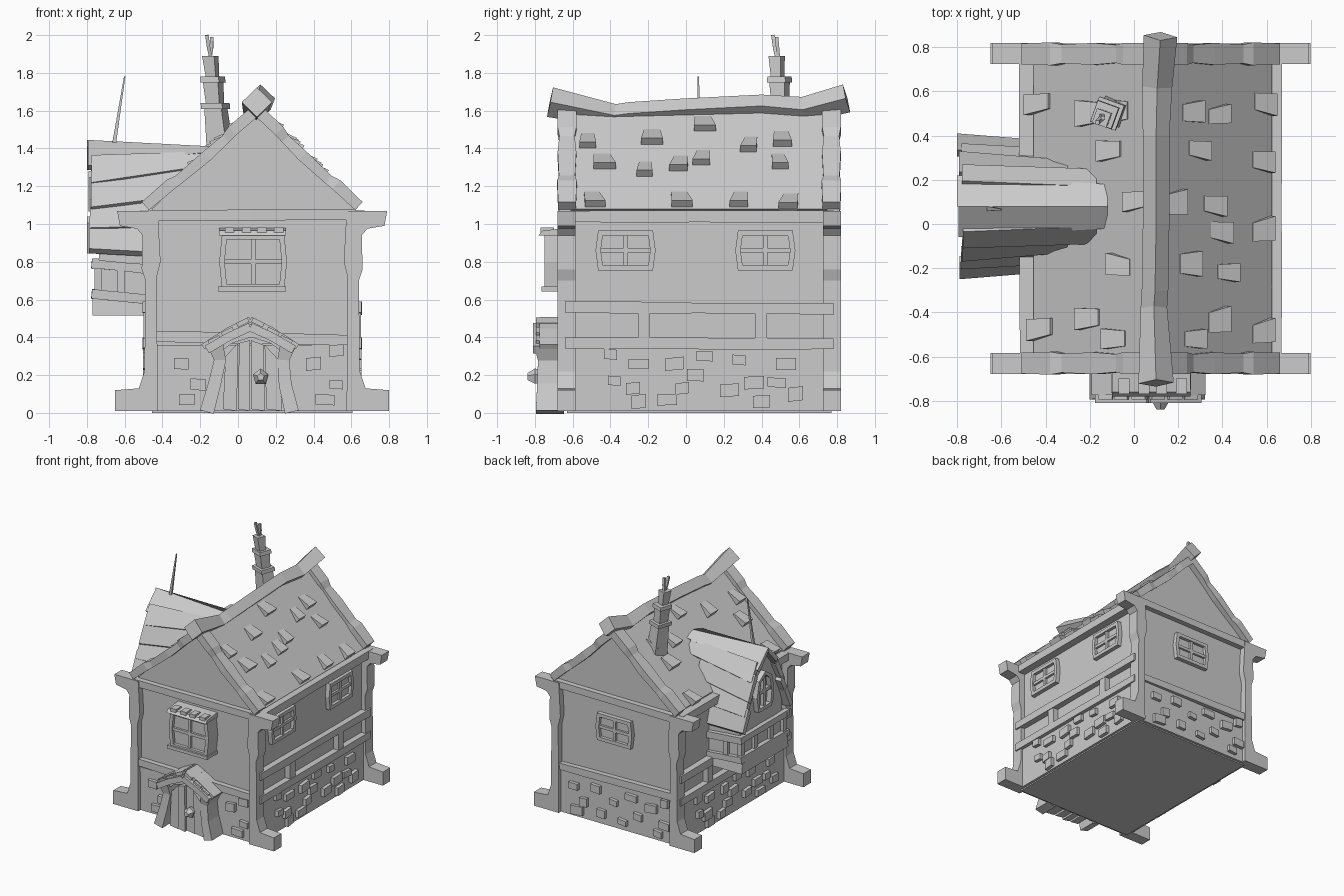
import bpy, bmesh, random
from math import radians
from mathutils import Vector, Matrix

if "Cube" in bpy.data.objects:
    bpy.data.objects.remove(bpy.data.objects["Cube"])

random.seed(4)
CX, CY = 0.075, 0.07          # house centre
AX, AZ = 0.10, 1.61           # roof apex
EAVE, EZ = 0.55, 1.08         # eave half width, height


# ---- helpers: a solid is a list of rings, an object is a list of solids ----
def build(name, solids, M=Matrix()):
    bm = bmesh.new()
    for rings in solids:
        vs = [[bm.verts.new(M @ Vector(p)) for p in r] for r in rings]
        n = len(vs[0])
        bm.faces.new(vs[0])
        bm.faces.new(vs[-1][::-1])
        for a, b in zip(vs, vs[1:]):
            for i in range(n):
                bm.faces.new((a[i], b[i], b[(i + 1) % n], a[(i + 1) % n]))
    bmesh.ops.recalc_face_normals(bm, faces=bm.faces)
    me = bpy.data.meshes.new(name)
    bm.to_mesh(me)
    bm.free()
    ob = bpy.data.objects.new(name, me)
    bpy.context.collection.objects.link(ob)
    return ob


def prism(pts, axis, a, b):
    put = (lambda p, t: (t, p[0], p[1])) if axis == 'x' else (lambda p, t: (p[0], t, p[1]))
    return [[put(p, t) for p in pts] for t in (a, b)]


def box(x0, x1, y0, y1, z0, z1):
    return prism([(x0, z0), (x1, z0), (x1, z1), (x0, z1)], 'y', y0, y1)


def beam(pts, w, h, up=(0, 0, 1), sizes=None, diamond=False):
    pts = [Vector(p) for p in pts]
    sizes = sizes or [1] * len(pts)
    rings = []
    for i, p in enumerate(pts):
        t = (pts[min(i + 1, len(pts) - 1)] - pts[max(i - 1, 0)]).normalized()
        s = t.cross(Vector(up)).normalized()
        u = s.cross(t)
        s, u = s * w / 2 * sizes[i], u * h / 2 * sizes[i]
        rings.append([p + s, p + u, p - s, p - u] if diamond else
                     [p + s + u, p - s + u, p - s - u, p + s - u])
    return rings


def place(x, y, z, deg):
    return Matrix.Translation((x, y, z)) @ Matrix.Rotation(radians(deg), 4, 'Z')


def rough(a, b, w, h, n=5, j=0.1, **k):
    a, b = Vector(a), Vector(b)
    return beam([a.lerp(b, i / (n - 1)) for i in range(n)], w, h,
                sizes=[1 + random.uniform(-j, j) for _ in range(n)], **k)


# ---- walls and stone base ----
gable = [(CX - .53, 0), (CX + .53, 0), (CX + .53, 1.08), (AX, 1.57), (CX - .53, 1.08)]
build("house_walls", [prism(gable, 'y', CY - .70, CY + .70)])
build("stone_base", [box(CX - .55, CX + .55, CY - .72, CY + .72, .01, .36)])

# ---- corner posts with feet and top brackets ----
post = [(.50, .01), (.725, .01), (.725, .12), (.60, .13), (.57, .22), (.565, .70), (.585, .76),
        (.58, .94), (.61, .975), (.70, .99), (.715, 1.07), (.50, 1.07), (.485, .80), (.505, .72)]
for sx, lr in ((-1, "left"), (1, "right")):
    for sy, fb in ((-1, "front"), (1, "back")):
        build(f"{fb}_{lr}_post", [prism([(CX + sx * x, z) for x, z in post], 'y',
                                        CY + sy * .655, CY + sy * .75)])

# ---- horizontal beams on all walls ----
L, R, F, B = CX - .55, CX + .55, CY - .71, CY + .71
for y, n in ((F, "front"), (B, "back")):
    build(n + "_beams", [rough((L, y, 1.045), (R, y, 1.05), .07, .06),
                         rough((L, y, .405), (R, y, .385), .06, .055)])
for x, s, n in ((L, -1, "left"), (R, 1, "right")):
    build(n + "_beams", [rough((x + s * .005, F, 1.04), (x + s * .005, B, 1.04), .075, .06),
                         rough((x, F, .37), (x, B, .365), .06, .06),
                         rough((x, F, .56), (x, B, .55), .06, .06)]
          + [box(x - .025, x + .025, y - .035, y + .03, .37, .56) for y in (-.22, .40)])

# ---- stones ----
side = [(-.4, .31), (-.25, .26), (-.06, .26), (.1, .30), (.28, .28), (.53, .26), (-.38, .17),
        (-.28, .13), (-.02, .13), (.05, .2), (.36, .16), (.48, .16), (-.25, .06), (-.1, .07),
        (.23, .12), (.4, .06), (.58, .1)]
front = [(-.30, .26), (-.21, .15), (-.27, .07), (.52, .33), (.40, .26), (.52, .15), (.46, .07)]
back = front + [(-.1, .29), (.06, .22), (.22, .3), (-.05, .1), (.14, .08), (.28, .16)]


def stones(spots, c):
    out = []
    for u, z in spots:
        w, h, t = random.uniform(.033, .055), random.uniform(.025, .033), random.uniform(-.01, .01)
        pts = [(u - c - w, z - h - t), (u - c + w, z - h), (u - c + w, z + h + t), (u - c - w, z + h)]
        out.append(prism(pts, 'y', -.028, .04))
    return out


build("front_stones", stones(front, CX), place(CX, CY - .72, 0, 0))
build("back_stones", stones(back, CX), place(CX, CY + .72, 0, 180))
build("right_stones", stones(side, CY), place(CX + .55, CY, 0, 90))
build("left_stones", stones(side, CY), place(CX - .55, CY, 0, -90))

# ---- windows ----


def window(name, M, w, h, d):
    w, h, t = w / 2, h / 2, .028
    bars = [box(-w, w, -d, .03, h - t, h), box(-w, w, -d, .03, -h, -h + t)]
    for s in (-1, 1):       # slightly bowed jambs
        bars.append(beam([(s * (w - .014), .015 - d / 2, -h), (s * w, .015 - d / 2, 0),
                          (s * (w - .014), .015 - d / 2, h)], t, d + .03, up=(0, 1, 0)))
    bars += [box(-.012, .012, .008 - d, .03, -h, h), box(-w, w, .008 - d, .03, -.012, .012),
             box(-w, w, .025 - d, .03, -h, h)]
    build(name, bars, M)


for y in (-.32, .42):
    window("right_window", place(CX + .53, y, .86, 90), .29, .21, .035)
window("back_window", place(.09, CY + .70, .80, 180), .30, .22, .035)
window("front_window", place(.08, CY - .70, .80, 0), .33, .29, .12)
build("front_window_hood", [prism([(-.62, .98), (-.76, .965), (-.78, .94), (-.62, .94)], 'x', -.10, .255)]
      + [box(x, x + .05, -.77, -.70, .955, .982) for x in (-.07, .02, .10, .19)])
build("front_window_sill", [box(-.105, .255, -.765, -.62, .642, .668)])

# ---- roof ----
roof = [(CX - EAVE + .02, EZ), (AX, AZ), (CX + EAVE, EZ), (CX + EAVE - .05, EZ - .02),
        (AX, AZ - .06), (CX - EAVE + .05, EZ - .02)]
build("roof", [prism(roof, 'y', CY - .70, CY + .70)])
for y, n in ((CY - .70, "front"), (CY + .70, "back")):
    for s, m in ((-1, "left"), (1, "right")):
        a, b = Vector((CX + s * .565, y, 1.095)), Vector((AX, y, AZ - .005))
        pts = [a.lerp(b, t) - Vector((0, 0, d)) for t, d in
               ((0, 0), (.22, .0), (.3, .012), (.55, .015), (.72, .012), (.78, 0), (1, 0))]
        build(f"{n}_{m}_rake", [beam(pts, .09, .055, sizes=[1.05, 1.15, .95, 1.1, .9, 1.1, 1.1])])
build("ridge_beam", [beam([(.10, -.72, 1.645), (.09, -.38, 1.575), (.095, -.30, 1.585), (.10, 0, 1.605),
                           (.10, .40, 1.625), (.105, .62, 1.605), (.12, .85, 1.665)], .16, .16,
                          sizes=[1, .75, .75, .75, .75, .85, .95], diamond=True)])

# ---- raised roof shingles ----
spots = [(-.52, 1.44), (-.43, 1.33), (-.22, 1.29), (-.18, 1.46), (-.04, 1.32), (-.02, 1.13), (.1, 1.53),
         (.08, 1.35), (.28, 1.13), (.33, 1.42), (.50, 1.33), (.51, 1.45), (.54, 1.12), (-.48, 1.13)]
for s, n in ((1, "right"), (-1, "left")):
    run = CX + s * EAVE - AX
    tiles = []
    for y, z in spots:
        if s < 0 and -.28 < y < .42 and z < 1.42:
            continue
        w, skew = random.uniform(.04, .06), random.uniform(-.02, .02)
        rings = []
        for k in (-1, 1):
            pts = [(z + .04, .002), (z - .035, .03), (z - .04, -.01), (z + .04, -.01)]
            rings.append([(AX + run * (AZ - q) / (AZ - EZ) + s * l,
                           y + k * w * (1 if q < z else .75) + (skew if q > z else 0), q + l) for q, l in pts])
        tiles.append(rings)
    build(n + "_shingles", tiles)

# ---- chimney: leaning stacked tapered blocks ----


def square(x, y, z, s):
    M = place(x, y, z, -20)
    return [M @ Vector((i * s / 2, j * s / 2, 0)) for i, j in ((-1, -1), (1, -1), (1, 1), (-1, 1))]


stages = [((-.09, .51, 1.36, .115), (-.118, .50, 1.62, .095)), ((-.118, .50, 1.61, .12), (-.121, .50, 1.64, .12)),
          ((-.121, .50, 1.63, .075), (-.132, .495, 1.755, .085)), ((-.132, .495, 1.75, .105), (-.134, .495, 1.78, .10)),
          ((-.134, .485, 1.77, .055), (-.147, .48, 1.89, .068))]
build("chimney", [[square(*a), square(*b)] for a, b in stages])
build("chimney_pipes", [beam([(-.14, .485, 1.87), (-.155, .47, 1.93), (-.165, .46, 2.0)], .018, .018, up=(0, 1, 0)),
                        beam([(-.15, .49, 1.87), (-.14, .485, 1.93), (-.14, .48, 1.99)], .018, .018, up=(0, 1, 0))])

# ---- dormer on the left side: planks flatten out where they meet the roof ----
DY = .08
half = [(0, 1.40), (.13, 1.28), (.20, 1.10), (.27, .88), (.275, .56)]
outline = [(DY + y, z) for y, z in half] + [(DY - y, z) for y, z in half[:0:-1]]
build("dormer_body", [prism(outline, 'x', -.735, -.40)])
planks = []
# outer upper and lower edge, inner upper and lower edge, inner end x
rows = [((0, 1.445), (.14, 1.31), (0, 1.41), (.10, 1.385), -.12),
        ((.115, 1.365), (.19, 1.22), (.09, 1.385), (.17, 1.31), -.17),
        ((.155, 1.28), (.25, 1.09), (.16, 1.30), (.21, 1.15), -.30),
        ((.21, 1.13), (.285, .98), (.20, 1.13), (.265, .99), -.42),
        ((.255, 1.04), (.33, .87), (.25, 1.02), (.30, .85), -.42)]
for s in (-1, 1):
    for o0, o1, i0, i1, xe in rows:
        j = random.uniform(-.015, .02)
        planks.append([[(x, DY + s * y, z) for y, z in
                        (a, b, (b[0] - .03, b[1] - .025), (max(a[0] - .03, 0), a[1] - .035))]
                       for x, a, b in ((-.79 + j, o0, o1), (xe, i0, i1))])
build("dormer_roof_planks", planks)
build("dormer_base", [prism([(DY - .30, .515), (DY + .30, .515), (DY + .29, .62), (DY - .29, .62)], 'x', -.77, -.42)])
rails = []
for z in (.63, .79):
    rails.append(rough((-.755, DY - .31, z), (-.755, DY + .31, z), .035, .05))
    rails += [rough((-.775, DY + s * .295, z), (-.42, DY + s * .285, z - .035), .035, .05, n=3) for s in (-1, 1)]
rails += [box(-.76, -.72, DY + k - .02, DY + k + .02, .6, .8) for k in (-.27, -.1, .1, .27)]
rails += [box(-.64, -.60, DY + s * .285 - .015, DY + s * .285 + .015, .59, .8) for s in (-1, 1)]
build("dormer_rails", rails)
arch = [(-.08, .95), (-.095, 1.06), (-.07, 1.18), (0, 1.23), (.07, 1.18), (.095, 1.06), (.08, .95), (-.08, .95)]
build("dormer_window", [beam([(-.75, DY + y, z) for y, z in arch], .03, .05, up=(1, 0, 0)),
                        box(-.765, -.73, DY - .012, DY + .012, .95, 1.23),
                        box(-.765, -.73, DY - .09, DY + .09, 1.07, 1.095)])
build("roof_spike", [beam([(-.66, .07, 1.40), (-.60, .065, 1.78)], .018, .018, up=(0, 1, 0), sizes=[1.2, .4])])

# ---- door and porch ----
edges = [-.08, 0, .07, .15, .24]
tops = [.30, .37, .385, .36, .28]
build("door_planks", [prism([(a, .02), (b - .006, .01), (b * .9, tb), (a * .9 + .006, ta)], 'y',
                            -.62, -.765 - .012 * (i % 2))
                      for i, (a, b, ta, tb) in enumerate(zip(edges, edges[1:], tops, tops[1:]))])
build("door_knob", [[[(.12 + r * x, y, .19 + r * z) for x, z in ((0, 1), (.9, .3), (.6, -.8), (-.6, -.8), (-.9, .3))]
                     for y, r in ((-.74, .03), (-.80, .045), (-.84, .02))]])
build("porch_posts", [beam([(x0, -.72, .005), (x1, -.72, .15), (x2, -.72, .28), (x3, -.72, .36)],
                           .075, .15, up=(0, 1, 0), sizes=[1, .9, .85, 1.1])
                      for x0, x1, x2, x3 in ((-.165, -.125, -.095, -.12), (.285, .25, .24, .265))])
build("porch_gable", [prism([(-.11, .31), (-.03, .37), (.07, .40), (.17, .37), (.25, .31), (.25, .36),
                             (.065, .47), (-.11, .36)], 'y', -.62, -.775)])
roofs = []
for s in (-1, 1):
    roofs.append(beam([(.065, -.71, .455), (.065 + s * .12, -.71, .40), (.065 + s * .23, -.71, .335)], .20, .045))
    roofs.append(beam([(.065, -.69, .495), (.065 + s * .12, -.69, .435), (.065 + s * .25, -.69, .35)], .17, .03))
    roofs += [beam([(.065 + s * t, -.70, .50 - t * .62), (.065 + s * (t + .06), -.70, .47 - t * .62)], .19, .025)
              for t in (.01, .09, .16)]
build("porch_roof", roofs)
